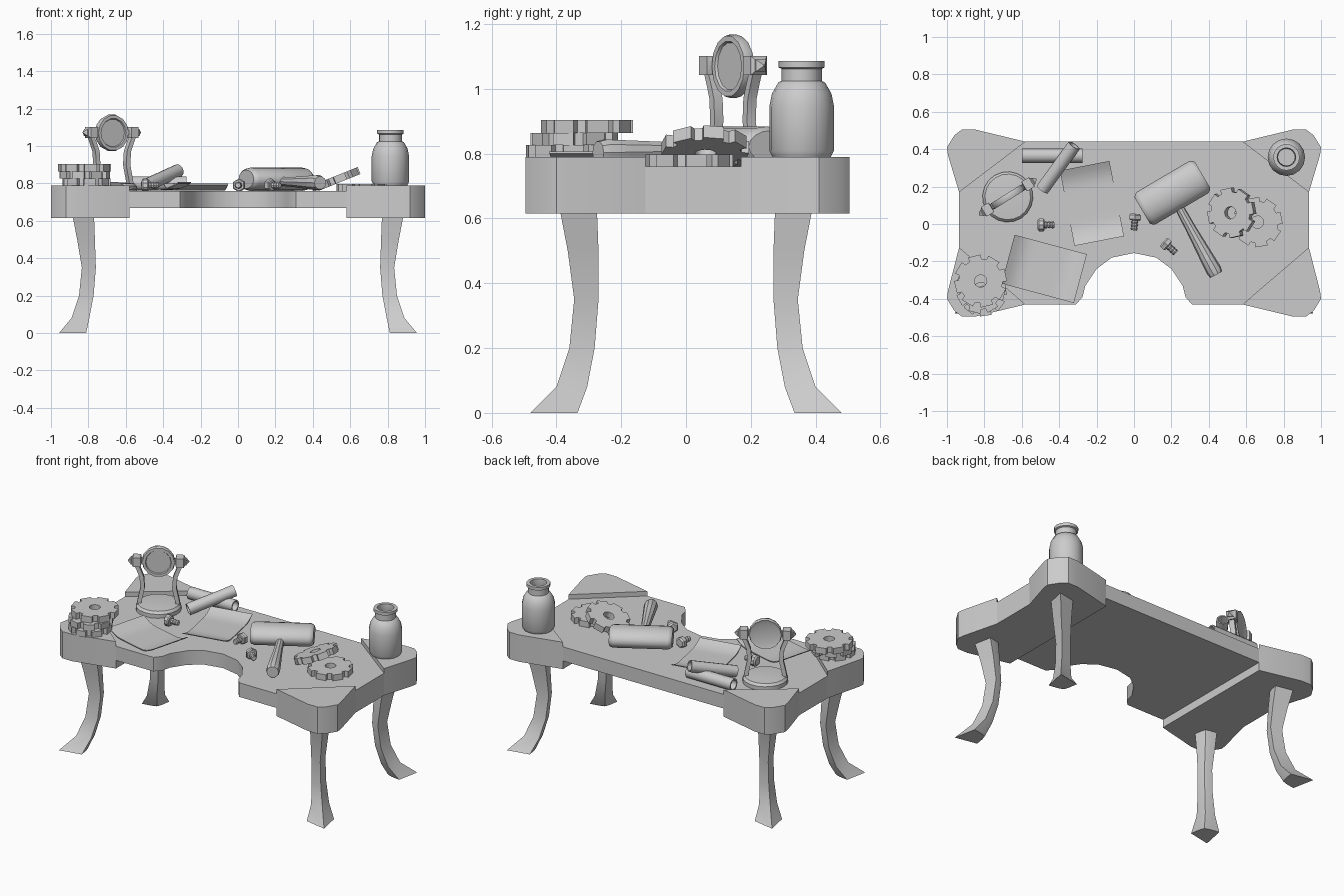
import bpy, bmesh, math
from mathutils import Matrix, Vector

if "Cube" in bpy.data.objects:
    bpy.data.objects.remove(bpy.data.objects["Cube"])


def finish(name, bm, mat=None, angle=35):
    bmesh.ops.remove_doubles(bm, verts=bm.verts, dist=1e-5)
    if mat:
        bm.transform(mat)
    bmesh.ops.recalc_face_normals(bm, faces=bm.faces)
    me = bpy.data.meshes.new(name)
    bm.to_mesh(me)
    bm.free()
    for p in me.polygons:
        p.use_smooth = True
    me.set_sharp_from_angle(angle=math.radians(angle))
    ob = bpy.data.objects.new(name, me)
    bpy.context.collection.objects.link(ob)
    return ob


def loft(name, rings, mat=None, closed=False, angle=35):
    """Skin a list of equal-length rings; cap the ends unless the loop is closed."""
    bm = bmesh.new()
    vs = [[bm.verts.new(p) for p in r] for r in rings]
    n = len(vs[0])
    for k in range(len(vs) if closed else len(vs) - 1):
        a, b = vs[k], vs[(k + 1) % len(vs)]
        for i in range(n):
            j = (i + 1) % n
            bm.faces.new((a[i], a[j], b[j], b[i]))
    if not closed:
        bm.faces.new(vs[0])
        bm.faces.new(vs[-1])
    return finish(name, bm, mat, angle)


def prism(name, pts, z0, z1, mat=None, angle=35):
    return loft(name, [[(x, y, z) for x, y in pts] for z in (z0, z1)], mat, angle=angle)


def lathe(name, prof, mat=None, n=16, closed=False):
    rings = [[(r * math.cos(2 * math.pi * i / n), r * math.sin(2 * math.pi * i / n), z)
              for i in range(n)] for r, z in prof]
    return loft(name, rings, mat, closed)


def along(a, b):
    """Frame at a with its z axis pointing to b."""
    a, b = Vector(a), Vector(b)
    return Matrix.Translation(a) @ (b - a).to_track_quat('Z', 'Y').to_matrix().to_4x4()


def place(x, y, z, deg=0):
    return Matrix.Translation((x, y, z)) @ Matrix.Rotation(math.radians(deg), 4, 'Z')


# Table top with the curved knee notch
notch = [(.31, -.43), (.275, -.39), (.26, -.33), (.2, -.24), (.12, -.18)]
half = [(.58, .44), (.935, .17), (.935, -.125), (.58, -.43)] + notch
slab = half + [(0, -.155)] + [(-x, y) for x, y in reversed(half)]
prism("table_top", slab, .668, .76)

# Raised corners, thick ends and legs
back = [(.58, .44), (.85, .505), (.92, .505), (.96, .475), (1, .41), (.995, .37), (.935, .17)]
front = [(.58, -.43), (.85, -.495), (.92, -.495), (.96, -.465), (1, -.40), (.995, -.36), (.935, -.125)]
end = [(.58, .44), (.935, .17), (.935, -.125), (.58, -.43)]
leg = [(.63, .885, .39, .115), (.5, .86, .365, .095), (.35, .835, .345, .075), (.2, .85, .36, .078),
       (.08, .89, .40, .095), (0, .957, .48, .145)]
kite = [(0, 0), (-.2, -1), (-.62, -.93), (-.85, -.85), (-.93, -.62), (-1, -.2)]
for sx, side in ((1, "right"), (-1, "left")):
    prism(f"{side}_end", [(sx * x, y) for x, y in end], .615, .668)
    prism(f"{side}_back_corner", [(sx * x, y) for x, y in back], .615, .79)
    prism(f"{side}_front_corner", [(sx * x, y) for x, y in front], .615, .79)
    for sy, fb in ((1, "back"), (-1, "front")):
        loft(f"{side}_{fb}_leg", [[(sx * (x + u * a), sy * (y + v * a), z) for u, v in kite]
                                  for z, x, y, a in leg], angle=45)

# Jar
lathe("jar", [(0, .79), (.09, .79), (.1, .81), (.1, .945), (.092, .985), (.072, 1.02), (.062, 1.025),
              (.062, 1.062), (.071, 1.066), (.071, 1.086), (.05, 1.086), (.045, 1.03), (.08, .96),
              (.08, .82), (0, .82)], place(.815, .357, 0))

# Mallet: flattened barrel head and flared handle
head = along((.065, .085, .822), (.345, .25, .822))
lathe("mallet_head", [(.08, -.025), (.093, -.015), (.1, 0), (.1, .325), (.093, .34), (.08, .35)],
      Matrix.Translation((0, 0, .822)) @ Matrix.Diagonal((1, 1, .62, 1)) @ Matrix.Translation((0, 0, -.822)) @ head)
lathe("mallet_handle", [(.024, 0), (.028, .15), (.038, .33), (.042, .41), (.036, .435)],
      along((.23, .11, .81), (.45, -.29, .803)), 10)


# Gears: square teeth around a ring with a centre hole
def gear(name, mat, r=.135, h=.04, teeth=8, hole=.033):
    outer, inner = [], []
    for t in range(teeth):
        for f, rr in ((-.31, r), (.31, r), (.36, r * .83), (.64, r * .83)):
            a = 2 * math.pi * (t + f) / teeth
            outer.append((rr * math.cos(a), rr * math.sin(a)))
            inner.append((hole * math.cos(a), hole * math.sin(a)))
    rings = [[(x, y, z) for x, y in p] for p, z in ((inner, 0), (outer, 0), (outer, h), (inner, h))]
    loft(name, rings, mat, closed=True, angle=30)


gear("flat_gear", place(.66, .01, .758, 10))
gear("leaning_gear", place(.53, .06, .80) @ Matrix.Rotation(math.radians(-22), 4, 'Y')
     @ Matrix.Rotation(.2, 4, 'Z'))
gear("stacked_gear_bottom", place(-.81, -.365, .79, 8), .13, .037)
gear("stacked_gear_middle", place(-.82, -.345, .827, 30), .135, .037)
gear("stacked_gear_top", place(-.82, -.305, .864, 14), .142, .04)

# Vanity mirror on a lyre stand
stand = place(-.675, .145, 0, 32)
lathe("mirror_base", [(.135, .755), (.135, .785), (.122, .80), (.06, .805)], stand, 20)
upright = stand @ Matrix.Rotation(math.pi / 2, 4, 'X')
path = [(.115, .79), (.108, .83), (.093, .90), (.098, .97), (.113, 1.01), (.13, 1.05)]
for s, side in ((1, "right"), (-1, "left")):
    ribbon = [(s * (x - .012), z) for x, z in path] + [(s * (x + .014), z) for x, z in reversed(path)]
    prism(f"mirror_{side}_arm", ribbon, -.016, .016, upright)
    q = stand @ Matrix.Translation((0, 0, 1.072)) @ Matrix.Rotation(s * math.pi / 2, 4, 'Y')
    lathe(f"mirror_{side}_pivot", [(.02, .085), (.02, .1), (.042, .105), (.042, .15), (.026, .158),
                                   (.026, .163), (.003, .182)], q @ Matrix.Rotation(math.pi / 4, 4, 'Z'), 4)
lathe("mirror_disc", [(.07, -.01), (.095, -.018), (.1, 0), (.095, .018), (.078, .018), (.074, .01)],
      stand @ Matrix.Translation((0, 0, 1.07)) @ Matrix.Rotation(math.pi / 2, 4, 'X'), 14)


# Loose paper sheets with curled ends
def sheet(name, mat, length, width, curl):
    n, t = 14, .006
    prof = []
    for i in range(n + 1):
        s = 2 * i / n - 1
        prof.append((s * length / 2, curl * max(0, abs(s) - .45) ** 2 / .3))
    pts = prof + [(x, z + t) for x, z in reversed(prof)]
    prism(name, pts, -width / 2, width / 2, mat @ Matrix.Rotation(math.pi / 2, 4, 'X'))


sheet("paper_sheet_back", place(-.225, .11, .762, -79), .41, .27, .03)
sheet("paper_sheet_front", place(-.48, -.24, .765, -15), .40, .27, .035)


# Rolled paper tubes
def tube(name, a, b, r):
    d = (Vector(b) - Vector(a)).length
    lathe(name, [(r, 0), (r, d), (r * .78, d), (r * .78, 0)], along(a, b), 12, closed=True)


tube("paper_roll_flat", (-.60, .365, .80), (-.275, .365, .80), .038)
tube("paper_roll_leaning", (-.49, .185, .79), (-.32, .42, .868), .036)


# Loose screws and bolts
def bolt(name, x, y, deg, n, z=.79):
    m = place(x, y, z, deg) @ Matrix.Rotation(math.pi / 2, 4, 'Y')
    lathe(name + "_head", [(.026, -.03), (.036, -.022), (.036, 0), (.03, .006)], m, n)
    thread = [(.019 if i % 2 else .014, .005 + i * .009) for i in range(7)]
    lathe(name + "_shaft", thread, m, 8)


bolt("round_screw", -.485, -.005, 0, 10)
bolt("hex_bolt_left", .005, .025, -95, 6)
bolt("hex_bolt_right", .18, -.115, -42, 6)
